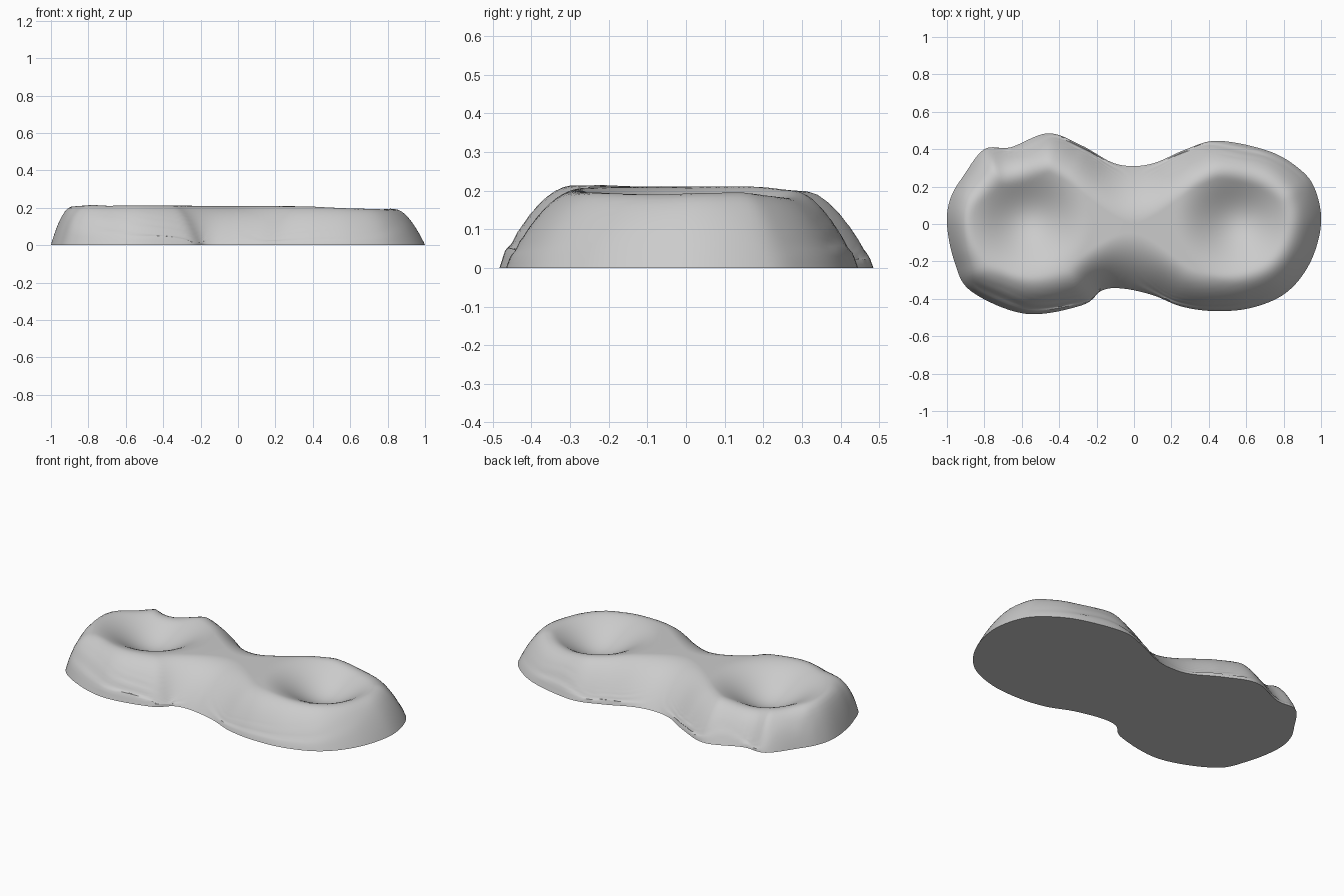
import bpy, bmesh, math
from mathutils import Vector, kdtree

old = bpy.data.objects.get("Cube")
if old:
    bpy.data.objects.remove(old)

# Footprint: an uneven figure of eight, counter-clockwise
OUTLINE = [(1, 0), (.97, .18), (.89, .29), (.72, .39), (.45, .445), (.28, .4),
           (.12, .33), (0, .31), (-.12, .33), (-.28, .42), (-.46, .485),
           (-.66, .41), (-.8, .4), (-.91, .26), (-.98, .14), (-1, 0),
           (-.96, -.2), (-.87, -.36), (-.58, -.48), (-.28, -.435),
           (-.17, -.355), (-.06, -.345), (.1, -.38), (.25, -.44),
           (.42, -.465), (.62, -.45), (.81, -.37), (.94, -.21)]
BOWLS = [Vector((-.57, .03)), Vector((.56, .02))]
STEPS, RINGS = 8, 44


def smooth_loop(points, steps):
    """Closed Catmull-Rom curve through the points."""
    pts = [Vector(p) for p in points]
    n, loop = len(pts), []
    for i in range(n):
        a, b, c, d = (pts[(i + k) % n] for k in (-1, 0, 1, 2))
        for j in range(steps):
            t = j / steps
            loop.append(b + (c - a) * t / 2
                        + (a - b * 2.5 + c * 2 - d / 2) * t * t
                        + (b * 3 - a - c * 3 + d) * t ** 3 / 2)
    return loop


def height(p, edge):
    """Rounded bank rising from the edge, with two hollows in the top."""
    bank = .2 + .1 * math.exp(-(p.x / .2) ** 2)
    if p.x < 0:
        bank -= .08 * max(0, min(1, (-p.x - .7) / .2))
    rise = 1 - (1 - min(1, edge / bank)) ** 2
    z = (.21 + .03 * p.y * p.x) * rise
    for centre in BOWLS:
        r = (p - centre).length / .34
        if r < 1:
            z -= .065 * (1 + math.cos(math.pi * r))
    return max(z, 0)


loop = smooth_loop(OUTLINE, STEPS)
tree = kdtree.KDTree(len(loop))
for i, p in enumerate(loop):
    tree.insert(p.to_3d(), i)
tree.balance()

# Body: rings from the edge in to the centre, closed by a flat base
bm = bmesh.new()
rings = []
for k in range(RINGS):
    scale = 1 - (k / RINGS) ** 1.3
    ring = []
    for p in loop:
        q = p * scale
        edge = 0 if k == 0 else tree.find(q.to_3d())[2]
        ring.append(bm.verts.new((q.x, q.y, height(q, edge))))
    rings.append(ring)
centre = bm.verts.new((0, 0, height(Vector((0, 0)), .31)))
n = len(loop)
for outer, inner in zip(rings, rings[1:]):
    for i in range(n):
        j = (i + 1) % n
        bm.faces.new((outer[i], outer[j], inner[j], inner[i]))
for i in range(n):
    bm.faces.new((rings[-1][i], rings[-1][(i + 1) % n], centre))
bm.faces.new(rings[0][::-1])

mesh = bpy.data.meshes.new("double_bowl_stone")
bm.to_mesh(mesh)
bm.free()
stone = bpy.data.objects.new("double_bowl_stone", mesh)
bpy.context.collection.objects.link(stone)

# Plain grey material
grey = bpy.data.materials.new("light_grey")
grey.use_nodes = True
colour = (.6, .6, .6, 1)
grey.diffuse_color = colour
grey.node_tree.nodes["Principled BSDF"].inputs["Base Color"].default_value = colour
mesh.materials.append(grey)

bpy.ops.object.select_all(action='DESELECT')
stone.select_set(True)
bpy.context.view_layer.objects.active = stone
bpy.ops.object.shade_smooth_by_angle(angle=math.radians(40))
